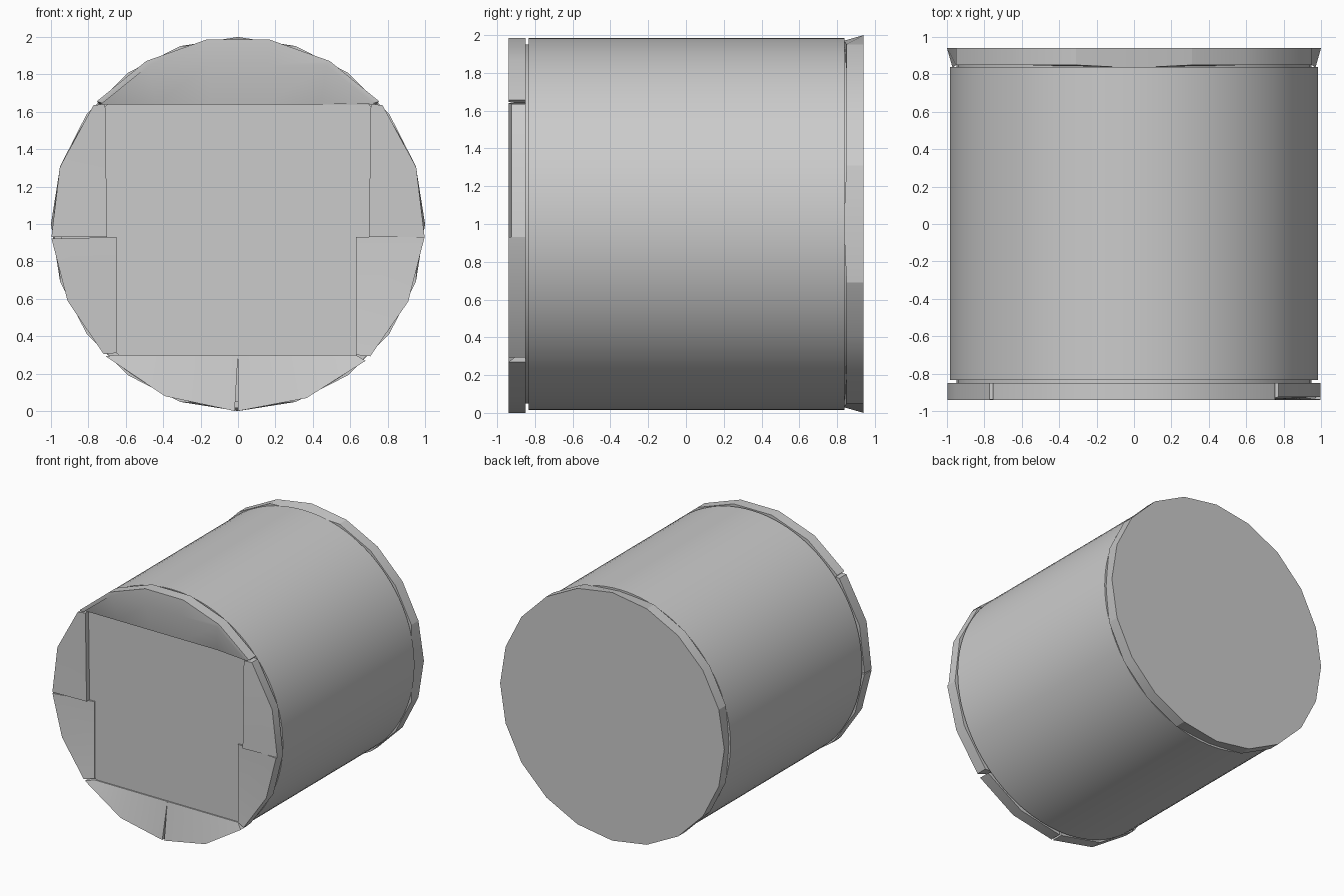
import bpy, bmesh, math
from math import radians, cos, sin
from mathutils import Matrix, Vector

if "Cube" in bpy.data.objects:
    bpy.data.objects.remove(bpy.data.objects["Cube"])

grey = bpy.data.materials.new("plain grey")
grey.use_nodes = True
COLOUR = (0.6, 0.6, 0.6, 1)
grey.diffuse_color = COLOUR
grey.node_tree.nodes["Principled BSDF"].inputs["Base Color"].default_value = COLOUR

FRONT, RIM_BACK, PANEL = -0.94, -0.85, -0.89


def finish(bm, name, smooth=None):
    bmesh.ops.recalc_face_normals(bm, faces=bm.faces)
    mesh = bpy.data.meshes.new(name)
    bm.to_mesh(mesh)
    bm.free()
    mesh.materials.append(grey)
    obj = bpy.data.objects.new(name, mesh)
    bpy.context.collection.objects.link(obj)
    if smooth:
        bpy.ops.object.select_all(action='DESELECT')
        obj.select_set(True)
        bpy.context.view_layer.objects.active = obj
        bpy.ops.object.shade_smooth_by_angle(angle=radians(smooth))
    return obj


def drum(radius, y0, y1, sides):
    """Closed cylinder lying along y, centred at z = 1."""
    bm = bmesh.new()
    bmesh.ops.create_cone(bm, cap_ends=True, segments=sides, radius1=radius,
                          radius2=radius, depth=y1 - y0)
    bmesh.ops.transform(bm, verts=bm.verts, matrix=Matrix.Translation(
        (0, (y0 + y1) / 2, 1)) @ Matrix.Rotation(radians(90), 4, 'X'))
    return bm


def rim_piece(name, a0, a1, inner0, inner1, y_out=FRONT, y_in=FRONT, flat=0.0):
    """Rim segment between an arc and a chord; flat = share of width kept level."""
    steps = max(2, round(abs(a1 - a0) / 18))
    bm = bmesh.new()
    rows = []
    for i in range(steps + 1):
        t = i / steps
        a = radians(a0 + (a1 - a0) * t)
        ox, oz = cos(a), 1 + sin(a)
        p = Vector(inner0).lerp(Vector(inner1), t)
        ring = [(ox, RIM_BACK, oz), (ox, y_out, oz)]
        if flat:
            mz = min(flat, oz - 0.01)
            ring.append((ox * 0.96, y_out, max(mz, p.y)))
        ring += [(p.x, y_in, p.y), (p.x, RIM_BACK, p.y)]
        rows.append([bm.verts.new(c) for c in ring])
    n = len(rows[0])
    for r, s in zip(rows, rows[1:]):
        for k in range(n):
            m = (k + 1) % n
            bm.faces.new((r[k], r[m], s[m], s[k]))
    bm.faces.new(rows[0])
    bm.faces.new(rows[-1])
    return finish(bm, name, 25)


# Round body, with a narrower core that carries the recessed front panel
finish(drum(0.985, -0.835, 0.84, 96), "body", 30)
finish(drum(0.95, PANEL, 0.9, 40), "front_panel_core", 30)

# Back cap, nicked on its inner edge at the sides, top and bottom
bm = drum(1.0, 0.85, 0.94, 20)
for nick in ((1, 0.93), (-1, 0.93), (0, 2), (0, 0)):
    v = min((v for v in bm.verts if v.co.y < 0.9),
            key=lambda v: (v.co.x - nick[0]) ** 2 + (v.co.z - nick[1]) ** 2)
    v.co.x *= 0.97
    v.co.z = 1 + (v.co.z - 1) * 0.97
    v.co.y -= 0.015
finish(bm, "back_cap", 20)

# Front rim segments around the square panel
rim_piece("rim_top", 41, 139, (0.74, 1.64), (-0.74, 1.64), y_in=-0.9, flat=1.85)
rim_piece("rim_upper_left", 39.5, -4, (0.71, 1.64), (0.7, 0.93), y_out=-0.925)
rim_piece("rim_upper_right", 140.5, 184, (-0.71, 1.64), (-0.7, 0.93), y_in=-0.93)
rim_piece("rim_lower_left", -4, -45, (0.63, 0.93), (0.63, 0.3), y_in=-0.9)
rim_piece("rim_lower_right", 184.5, 224, (-0.65, 0.93), (-0.65, 0.31), y_in=-0.9)
rim_piece("rim_bottom_left", -47, -90, (0.63, 0.3), (0, 0.3), y_in=-0.9)
rim_piece("rim_bottom_right", -91, -135, (0, 0.3), (-0.65, 0.3), y_in=-0.9)
